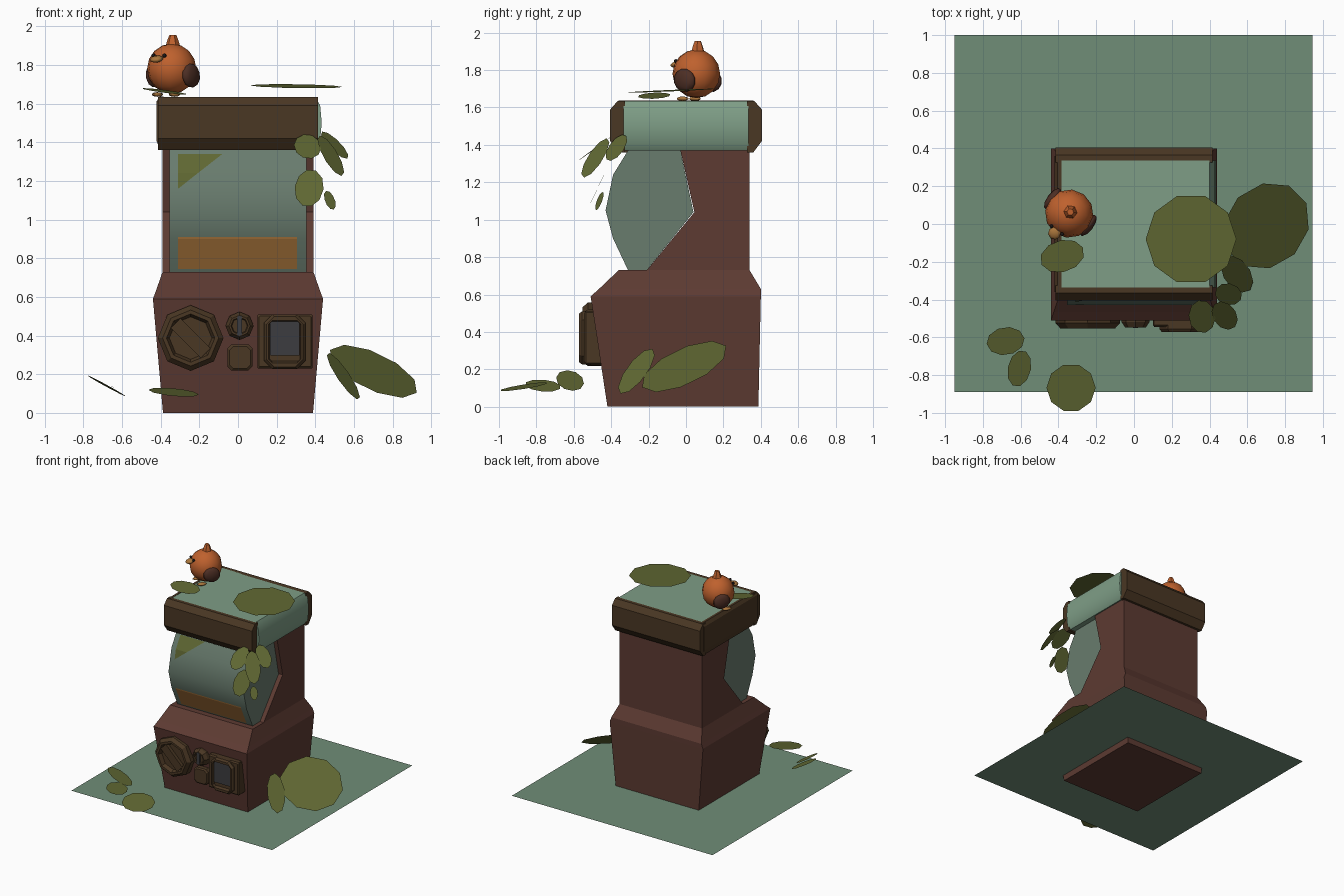
import bpy, bmesh, math
from mathutils import Vector, Matrix

if "Cube" in bpy.data.objects:
    bpy.data.objects.remove(bpy.data.objects["Cube"])


def mat(name, *rgb):
    m = bpy.data.materials.new(name)
    m.diffuse_color = (*rgb, 1)
    m.use_nodes = True
    m.node_tree.nodes["Principled BSDF"].inputs["Base Color"].default_value = m.diffuse_color
    return m


BROWN = mat("red_brown", .11, .043, .032)
TRIM = mat("dark_trim", .068, .038, .017)
GREEN = mat("pale_green", .21, .34, .24)
MOSS = mat("ground_green", .16, .27, .185)
GLASS = mat("glass", .14, .2, .155)
LEAF = mat("leaf", .115, .135, .032)
AMBER = mat("amber", .4, .18, .045)
GREY = mat("dark_grey", .045, .045, .05)
ORANGE = mat("feather", .52, .12, .027)
WING = mat("wing", .075, .028, .018)
BLACK = mat("black", .01, .008, .008)


def finish(bm, name, m, smooth=0):
    bmesh.ops.recalc_face_normals(bm, faces=bm.faces)
    me = bpy.data.meshes.new(name)
    bm.to_mesh(me)
    bm.free()
    ob = bpy.data.objects.new(name, me)
    bpy.context.collection.objects.link(ob)
    me.materials.append(m)
    if smooth:
        bpy.ops.object.select_all(action='DESELECT')
        ob.select_set(True)
        bpy.context.view_layer.objects.active = ob
        bpy.ops.object.shade_smooth_by_angle(angle=math.radians(smooth))
    return ob


def loft(name, rings, m, smooth=0):
    """Skin a list of equal-length point rings and cap both ends."""
    bm = bmesh.new()
    vs = [[bm.verts.new(p) for p in r] for r in rings]
    n = len(vs[0])
    for a, b in zip(vs, vs[1:]):
        for i in range(n):
            j = (i + 1) % n
            bm.faces.new((a[i], a[j], b[j], b[i]))
    bm.faces.new(vs[0])
    bm.faces.new(vs[-1])
    return finish(bm, name, m, smooth)


def sheet(name, faces, m):
    bm = bmesh.new()
    for f in faces:
        bm.faces.new([bm.verts.new(p) for p in f])
    return finish(bm, name, m)


def extrude_x(name, prof, x0, x1, m, smooth=0):
    return loft(name, [[(x, y, z) for y, z in prof] for x in (x0, x1)], m, smooth)


def extrude_y(name, prof, y0, y1, m, smooth=0):
    return loft(name, [[(x, y, z) for x, z in prof] for y in (y0, y1)], m, smooth)


def knob(name, cx, cz, rings, m, n=8):
    """Stepped disc facing the front; rings are (radius, y)."""
    loft(name, [[(cx + r * math.cos(math.tau * i / n), y, cz + r * math.sin(math.tau * i / n))
                 for i in range(n)] for r, y in rings], m)


def plate(name, cx, cz, rings, m):
    """Stepped corner-cut rectangle; rings are (half width, half height, cut, y)."""
    out = []
    for a, b, c, y in rings:
        q = [(a, b - c), (a - c, b), (c - a, b), (-a, b - c),
             (-a, c - b), (c - a, -b), (a - c, -b), (a, c - b)]
        out.append([(cx + u, y, cz + v) for u, v in q])
    loft(name, out, m)


def ball(name, c, scale, m, rot=0, tilt=0, seg=12, smooth=60):
    bm = bmesh.new()
    bmesh.ops.create_uvsphere(bm, u_segments=seg, v_segments=max(5, seg * 2 // 3), radius=1)
    bm.transform(Matrix.Translation(c) @ Matrix.Rotation(rot, 4, 'Z') @
                 Matrix.Rotation(tilt, 4, 'Y') @ Matrix.Diagonal((*scale, 1)))
    return finish(bm, name, m, smooth)


# ground sheet
sheet("ground", [[(-.95, -.89, .05), (.945, -.89, .05), (.945, 1, .05), (-.95, 1, .05)]], MOSS)

# cabinet base and upper back
loft("cabinet_base", [[(-h, a, z), (h, a, z), (h, b, z), (-h, b, z)] for z, h, a, b in
     ((0, .388, -.42, .387), (.59, .44, -.51, .40), (.63, .425, -.465, .40), (.73, .39, -.36, .34))], BROWN)
extrude_x("cabinet_back", [(-.21, .73), (.34, .73), (.34, 1.37), (-.03, 1.37), (.045, 1.04)],
          -.39, .39, BROWN)

# bulging window
curve = [(-.31, .73), (-.39, .9), (-.43, 1.05), (-.39, 1.24), (-.31, 1.37)]
extrude_x("window", curve + [(-.03, 1.37), (.04, 1.04), (-.21, .73)], -.355, .355, GLASS, 40)


def on_glass(x, z):
    for (y0, z0), (y1, z1) in zip(curve, curve[1:]):
        if z <= z1:
            return (x, y0 + (y1 - y0) * (z - z0) / (z1 - z0) - .005, z)


# window decals
for name, m, rows in (("window_strip", AMBER, [(.745, .305), (.9, .305), (.91, .305)]),
                      ("window_corner", LEAF, [(1.16, -.309), (1.24, -.208), (1.34, -.08)])):
    sheet(name, [[on_glass(-.31, a), on_glass(w, a), on_glass(v, b), on_glass(-.31, b)]
                 for (a, w), (b, v) in zip(rows, rows[1:])], m)

# roof core with rounded right side, and three dark trim bars
extrude_y("roof", [(-.39, 1.37), (.4, 1.37), (.425, 1.41), (.433, 1.5), (.425, 1.59),
                   (.40, 1.635), (-.39, 1.635)], -.335, .335, GREEN, 35)
bar = [(.325, 1.36), (.36, 1.36), (.405, 1.42), (.405, 1.59), (.365, 1.635), (.325, 1.635)]
for name, s in (("roof_trim_front", -1), ("roof_trim_back", 1)):
    extrude_x(name, [(s * y, z) for y, z in bar], -.415, .415, TRIM)
extrude_y("roof_trim_left", [(-.385, 1.36), (-.405, 1.36), (-.422, 1.41), (-.422, 1.61),
                             (-.405, 1.637), (-.385, 1.637)], -.36, .36, TRIM)

# large dial with diagonal grip
knob("dial", -.245, .387, [(.17, -.42), (.17, -.525), (.145, -.553), (.125, -.553), (.11, -.52)], TRIM)
c, s = math.cos(math.radians(-45)), math.sin(math.radians(-45))
grip = [(-.245 + u * c - v * s, .387 + u * s + v * c) for u, v in
        ((-.11, -.035), (.11, -.035), (.11, .035), (-.11, .035))]
extrude_y("dial_grip", grip, -.50, -.548, TRIM)

# small slot button and plate
knob("slot_button", .008, .45, [(.073, -.45), (.073, -.52), (.055, -.548), (.045, -.548), (.04, -.535)], TRIM)
plate("slot", .008, .45, [(.012, .05, .003, -.53), (.012, .05, .003, -.551)], GREY)
plate("small_plate", .01, .287, [(.065, .067, .02, -.42), (.065, .067, .02, -.51), (.055, .057, .02, -.52)], TRIM)

# dispenser hatch
plate("hatch_back", .243, .37, [(.143, .14, .005, -.42), (.143, .14, .005, -.535), (.135, .13, .005, -.545)], TRIM)
plate("hatch_frame", .242, .368, [(.108, .142, .045, -.43), (.108, .142, .045, -.555), (.095, .13, .04, -.572),
                                  (.085, .11, .02, -.572), (.078, .1, .01, -.55)], TRIM)
plate("hatch_screen", .242, .39, [(.077, .093, .003, -.54), (.077, .093, .003, -.56)], GREY)

# leaves: centre, long half axis, wide half axis
leaves = {
    "roof_pad": ((.302, -.08, 1.69), (.24, 0, -.004), (0, .24, .01)),
    "roof_leaf": ((-.38, -.17, 1.663), (.11, .045, -.012), (-.04, .075, .012)),
    "ground_leaf_large": ((.70, -.01, .215), (.15, -.15, -.137), (.175, .175, 0)),
    "ground_leaf_small": ((.545, -.265, .19), (.07, -.085, -.12), (.05, .05, -.02)),
    "fallen_leaf_a": ((-.68, -.62, .14), (.1, .015, -.055), (-.01, .073, 0)),
    "fallen_leaf_b": ((-.607, -.765, .113), (.035, .09, -.018), (.053, -.035, -.027)),
    "fallen_leaf_c": ((-.333, -.867, .107), (.13, 0, -.012), (0, .128, .02)),
    "vine_leaf_a": ((.36, -.49, 1.378), (.02, -.085, -.062), (.068, .02, .012)),
    "vine_leaf_b": ((.50, -.372, 1.385), (.065, -.03, -.07), (.03, .05, .01)),
    "vine_leaf_c": ((.48, -.485, 1.33), (.055, -.06, -.105), (.042, .045, 0)),
    "vine_leaf_d": ((.368, -.475, 1.163), (.035, .044, .09), (.067, -.017, -.036)),
    "vine_leaf_e": ((.475, -.463, 1.1), (.02, -.014, -.048), (.023, .018, .01)),
}
for name, (o, u, v) in leaves.items():
    o, u, v = Vector(o), Vector(u), Vector(v)
    n = 10
    sheet(name, [[o + u * math.cos(math.tau * i / n) + v * math.sin(math.tau * i / n)
                  for i in range(n)]], LEAF)

# bird: local +x is its facing direction
B = Vector((-.343, .055, 1.78))
A = math.atan2(-.8, -.6)
TURN = Matrix.Rotation(A, 3, 'Z')


def at(f, l, z):
    return B + TURN @ Vector((f, l, z))


ball("bird_body", B, (.128, .128, .13), ORANGE, A)
for name, side in (("bird_wing_left", 1), ("bird_wing_right", -1)):
    ball(name, at(-.01, side * .118, -.035), (.07, .028, .062), WING, A, -.3, 10)
    ball(name.replace("wing", "eye"), at(.11, side * .035, .068), (.01, .011, .011), BLACK, A, 0, 8)
    ball(name.replace("wing", "foot"), at(.05, side * .055, -.133), (.04, .022, .012), AMBER, A, 0, 8)
ball("bird_beak", at(.13, 0, .05), (.035, .036, .017), AMBER, A, .25, 8)
loft("bird_tuft", [[at(-.01 + r * math.cos(math.tau * i / 6), r * math.sin(math.tau * i / 6), z)
                    for i in range(6)] for r, z in ((.04, .11), (.028, .15), (.018, .175))], ORANGE)
